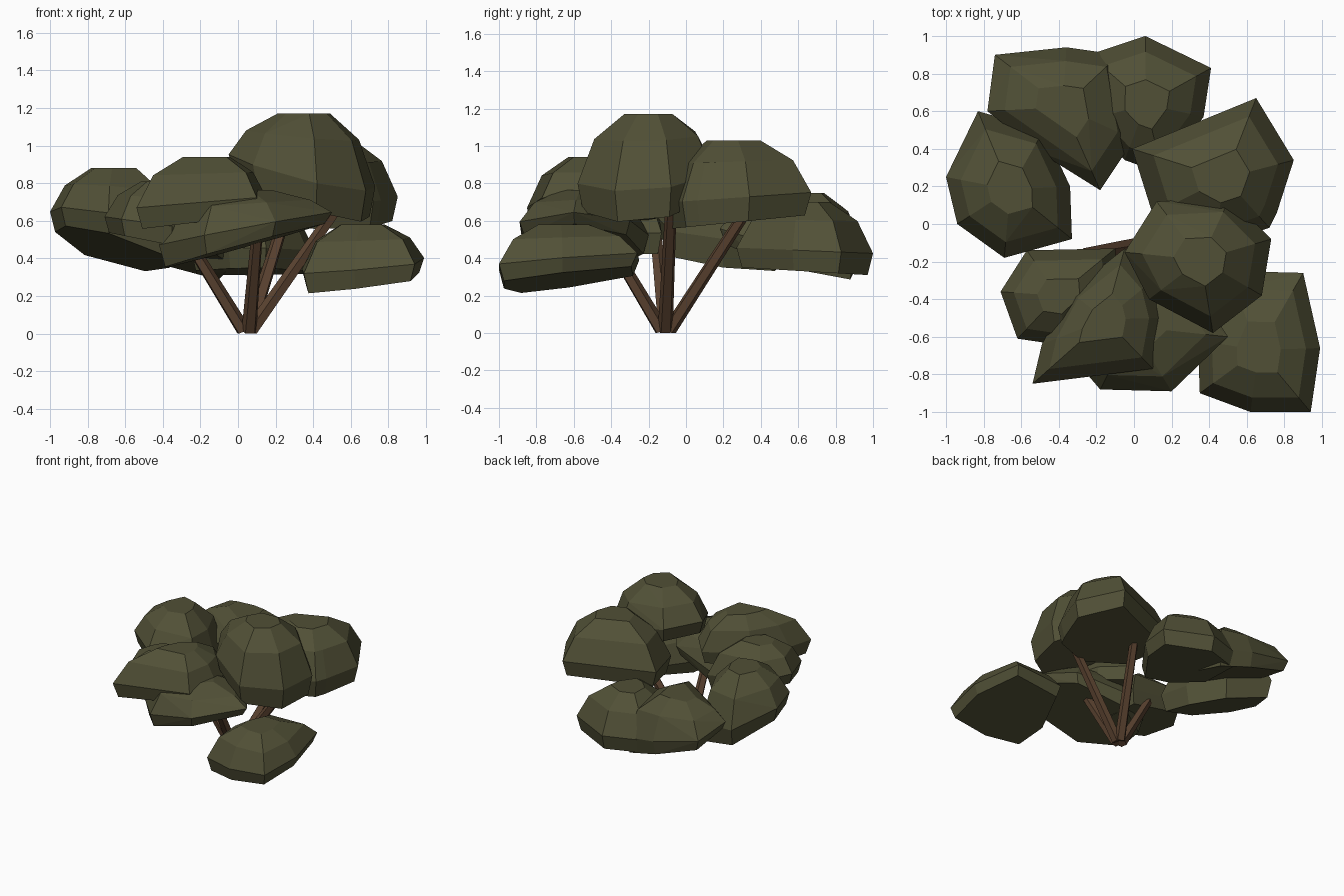
import bpy, bmesh, math
from mathutils import Vector

if "Cube" in bpy.data.objects:
    bpy.data.objects.remove(bpy.data.objects["Cube"])


def material(name, rgb):
    m = bpy.data.materials.new(name)
    m.diffuse_color = (*rgb, 1)
    m.use_nodes = True
    m.node_tree.nodes["Principled BSDF"].inputs["Base Color"].default_value = m.diffuse_color
    return m


LEAF = material("olive leaf", (0.082, 0.080, 0.037))
BARK = material("brown bark", (0.105, 0.056, 0.030))

# level in the clump (0 base, 1 top) and outline scale at that level
RINGS = [(0.0, 0.92), (0.3, 1.0), (0.74, 0.77), (1.0, 0.36)]


def finish(name, bm, mat):
    bmesh.ops.recalc_face_normals(bm, faces=bm.faces)
    me = bpy.data.meshes.new(name)
    bm.to_mesh(me)
    bm.free()
    me.materials.append(mat)
    ob = bpy.data.objects.new(name, me)
    bpy.context.collection.objects.link(ob)


def clump(name, outline, z0, height, gx, gy):
    """Faceted dome with a flat, tilted underside; outline is seen from above."""
    bm = bmesh.new()
    cx = sum(p[0] for p in outline) / len(outline)
    cy = sum(p[1] for p in outline) / len(outline)
    for t, s in RINGS:
        for x, y in outline:
            dx, dy = (x - cx) * s, (y - cy) * s
            z = z0 + (gx * dx + gy * dy) * (1 - t) + height * t
            bm.verts.new((cx + dx, cy + dy, z))
    res = bmesh.ops.convex_hull(bm, input=bm.verts)
    bmesh.ops.delete(bm, geom=list({g for g in res["geom_interior"] + res["geom_unused"]
                                    if isinstance(g, bmesh.types.BMVert)}), context='VERTS')
    bmesh.ops.dissolve_limit(bm, angle_limit=math.radians(6),
                             verts=bm.verts, edges=bm.edges)
    finish(name, bm, LEAF)


def branch(name, a, b, r1, r2):
    """Tapered five-sided stick from a to b."""
    a, b = Vector(a), Vector(b)
    d = b - a
    bm = bmesh.new()
    bmesh.ops.create_cone(bm, cap_ends=True, segments=5, radius1=r1, radius2=r2, depth=d.length)
    rot = d.to_track_quat('Z', 'Y')
    for v in bm.verts:
        v.co = rot @ v.co + (a + b) / 2
        v.co.z = max(v.co.z, 0.0)
    finish(name, bm, BARK)


# Foliage clumps
clump("leaves_top", [(-0.05, -0.15), (0.08, -0.4), (0.42, -0.58), (0.68, -0.38),
                     (0.73, -0.08), (0.51, 0.14), (0.12, 0.12)], 0.72, 0.45, -0.33, 0.15)
clump("leaves_right", [(-0.01, 0.4), (0.1, 0.05), (0.42, -0.12), (0.72, -0.02), (0.76, 0.06),
                       (0.85, 0.34), (0.65, 0.67), (0.38, 0.57)], 0.59, 0.44, 0.0, 0.1)
clump("leaves_back", [(-0.24, 0.9), (-0.25, 0.55), (-0.05, 0.34), (0.15, 0.27), (0.37, 0.57),
                      (0.41, 0.83), (0.06, 1.0)], 0.33, 0.37, 0.0, -0.06)
clump("leaves_back_left", [(-0.78, 0.6), (-0.5, 0.38), (-0.18, 0.18), (0.0, 0.45),
                           (-0.08, 0.9), (-0.36, 0.94), (-0.74, 0.9)], 0.43, 0.32, -0.3, -0.24)
clump("leaves_left", [(-1.0, 0.25), (-0.94, 0.0), (-0.69, -0.18), (-0.33, -0.08),
                      (-0.34, 0.2), (-0.48, 0.5), (-0.83, 0.6)], 0.45, 0.43, -0.33, -0.22)
clump("leaves_front_left", [(-0.71, -0.36), (-0.62, -0.61), (-0.35, -0.65), (-0.08, -0.4),
                            (-0.1, -0.13), (-0.57, -0.14)], 0.48, 0.33, -0.2, 0.0)
clump("leaves_front_upper", [(-0.54, -0.85), (-0.49, -0.64), (-0.34, -0.36), (-0.05, -0.13),
                             (0.1, -0.3), (0.15, -0.5), (0.1, -0.77)], 0.6, 0.34, 0.12, 0.0)
clump("leaves_front_lower", [(-0.42, -0.6), (-0.18, -0.88), (0.2, -0.89), (0.5, -0.6),
                             (0.3, -0.3), (-0.1, -0.2), (-0.38, -0.35)], 0.455, 0.31, 0.27, -0.03)
clump("leaves_front_right", [(0.34, -0.62), (0.35, -0.9), (0.62, -1.0), (0.94, -1.0),
                             (0.99, -0.66), (0.9, -0.26), (0.5, -0.25)], 0.28, 0.3, 0.14, 0.12)

# Branches fanning out from one foot
branch("branch_right", (0.07, -0.11, 0.01), (0.53, -0.08, 0.67), 0.042, 0.032)
branch("branch_back", (0.06, -0.09, 0.01), (0.26, 0.32, 0.65), 0.042, 0.032)
branch("branch_front", (0.06, -0.13, 0.01), (0.1, -0.42, 0.5), 0.042, 0.032)
branch("branch_left", (0.03, -0.11, 0.01), (-0.27, -0.16, 0.5), 0.042, 0.032)
